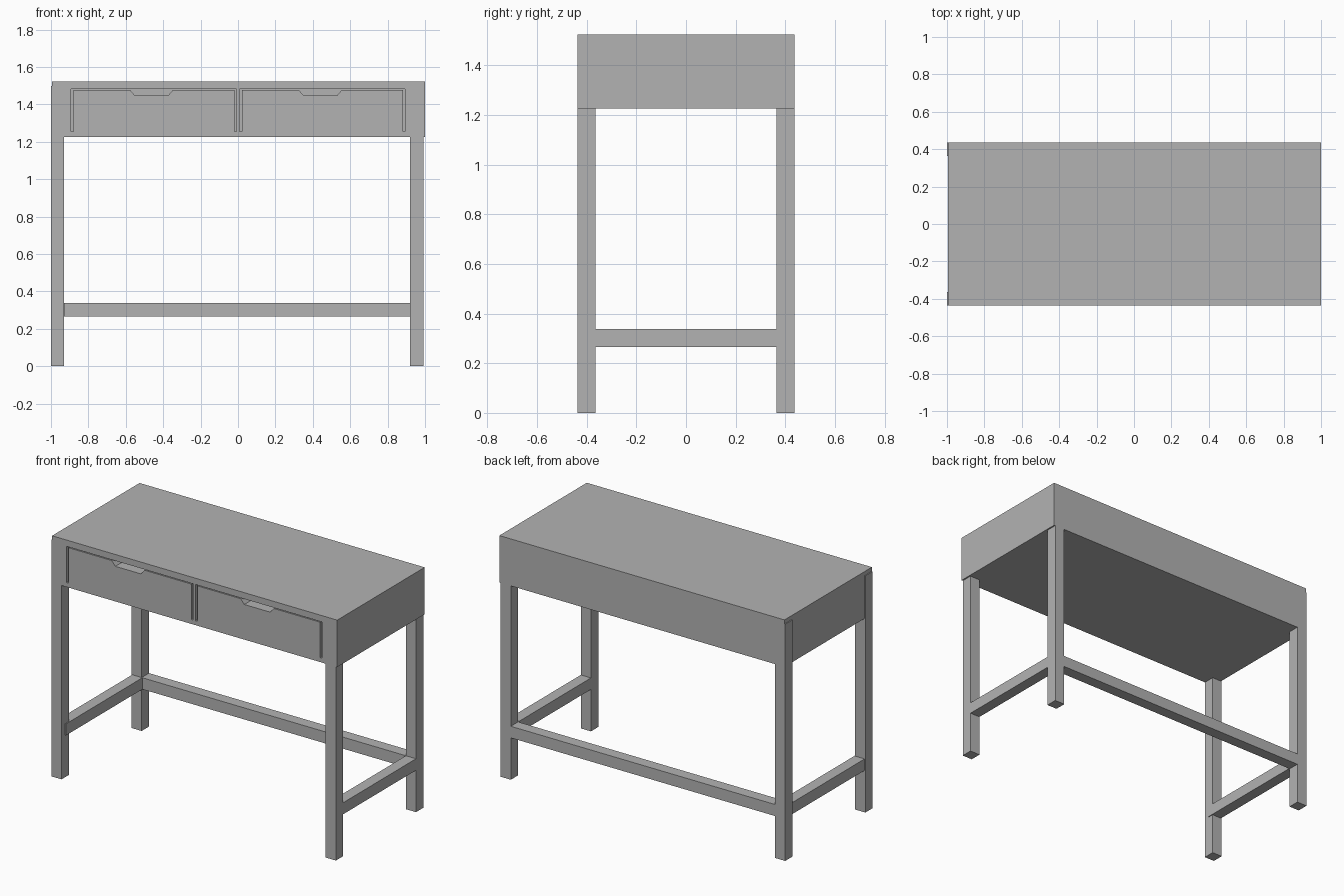
import bpy
import bmesh

# Remove the default cube only
cube = bpy.data.objects.get("Cube")
if cube:
    bpy.data.objects.remove(cube, do_unlink=True)

# Single grey paint
GREY = (0.45, 0.45, 0.45, 1.0)
paint = bpy.data.materials.new("plain grey")
paint.use_nodes = True
paint.diffuse_color = GREY
paint.node_tree.nodes["Principled BSDF"].inputs["Base Color"].default_value = GREY


def prism(name, profile, y0, y1):
    """Extrude an x-z outline from y0 to y1."""
    bm = bmesh.new()
    face = bm.faces.new([bm.verts.new((x, y0, z)) for x, z in profile])
    out = bmesh.ops.extrude_face_region(bm, geom=[face])
    verts = [v for v in out["geom"] if isinstance(v, bmesh.types.BMVert)]
    bmesh.ops.translate(bm, verts=verts, vec=(0, y1 - y0, 0))
    bmesh.ops.recalc_face_normals(bm, faces=bm.faces)
    mesh = bpy.data.meshes.new(name)
    bm.to_mesh(mesh)
    bm.free()
    mesh.materials.append(paint)
    obj = bpy.data.objects.new(name, mesh)
    bpy.context.collection.objects.link(obj)
    return obj


def box(name, x0, x1, y0, y1, z0, z1):
    return prism(name, [(x0, z0), (x1, z0), (x1, z1), (x0, z1)], y0, y1)


DEPTH = 0.437          # half depth of the desk
LEG = 0.073            # leg and rail thickness
UNDER, TOP = 1.226, 1.523
RECESS = 0.1           # depth of the drawer openings

# Desk body
body = box("desk_body", -0.995, 1.0, -DEPTH, DEPTH, UNDER, TOP)

# Drawers: opening in the body, drawer front with a notched finger pull
drawers = {
    "right": (-0.893, -0.008, -0.4625),
    "left": (0.008, 0.893, 0.44),
}
for side, (x0, x1, pull) in drawers.items():
    cutter = box("opening_cutter", x0, x1, -DEPTH - 0.1, -DEPTH + RECESS, 1.254, 1.483)
    cutter.hide_render = True
    cut = body.modifiers.new("opening", "BOOLEAN")
    cut.operation = "DIFFERENCE"
    cut.solver = "EXACT"
    cut.object = cutter
    bpy.context.view_layer.objects.active = body
    bpy.ops.object.modifier_apply(modifier=cut.name)
    bpy.data.objects.remove(cutter, do_unlink=True)

    a, b, low, high = x0 + 0.014, x1 - 0.012, 1.254, 1.478
    outline = [(a, low), (b, low), (b, high),
               (pull + 0.115, high), (pull + 0.09, high - 0.03),
               (pull - 0.09, high - 0.03), (pull - 0.115, high), (a, high)]
    prism(side + "_drawer", outline, -DEPTH, -DEPTH + RECESS)

# Four legs and two side rails
for side, x0, rail_shift in (("right", -1.0, 0.005), ("left", 0.92, 0.0)):
    for end, y0 in (("front", -DEPTH), ("back", DEPTH - LEG)):
        box(f"{end}_{side}_leg", x0, x0 + 0.071, y0, y0 + LEG, 0.0, 1.497)
    box(side + "_side_rail", x0 + rail_shift, x0 + rail_shift + 0.071,
        -0.4, 0.4, 0.265, 0.338)

# Back rail between the rear legs
box("back_rail", -0.93, 0.922, DEPTH - LEG, DEPTH, 0.265, 0.338)
